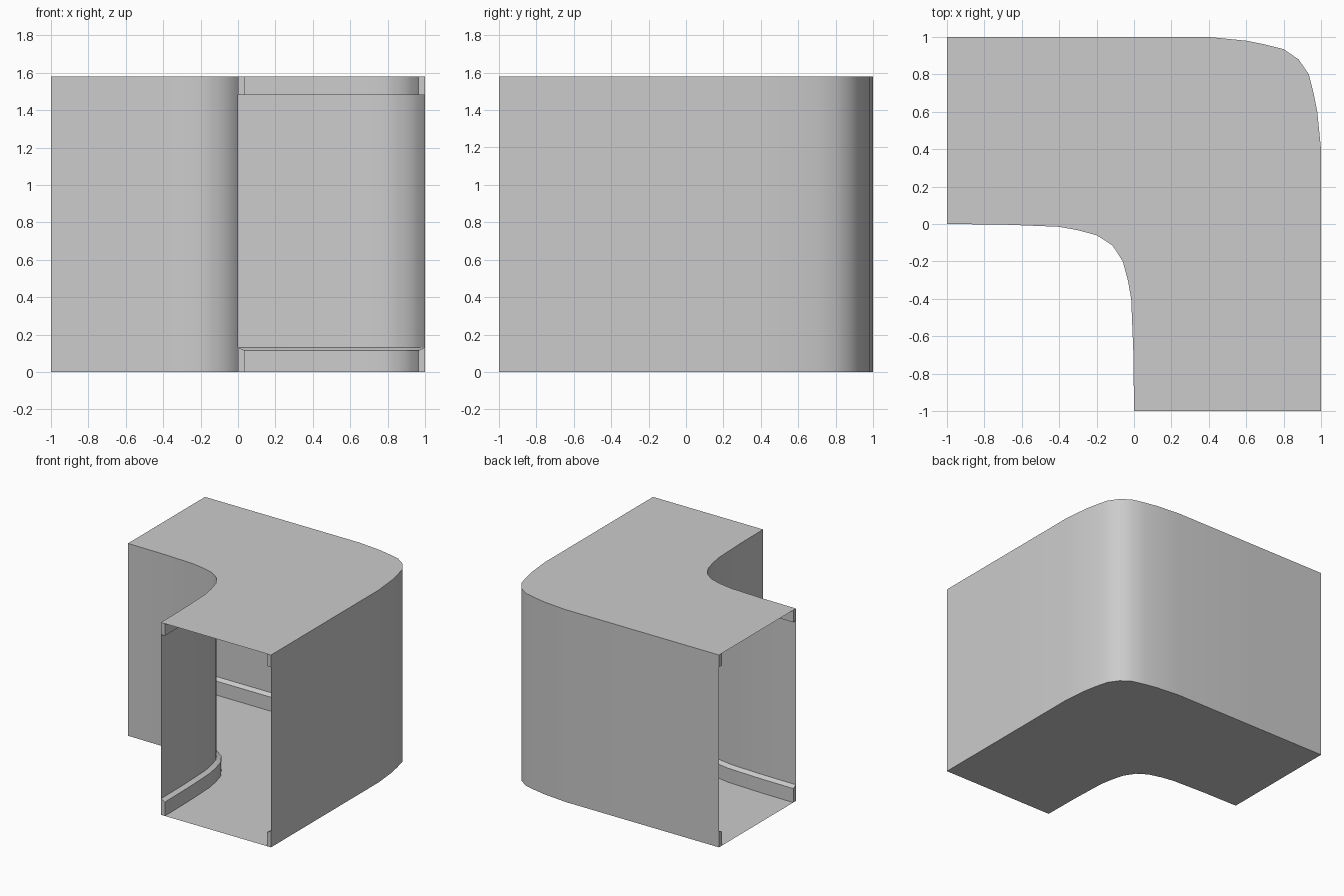
import bpy
from mathutils import Vector

if "Cube" in bpy.data.objects:
    bpy.data.objects.remove(bpy.data.objects["Cube"])

HEIGHT = 1.58
TRIM = 0.036


def mirrored_path(half):
    """Complete a half curve by reflecting it across the diagonal."""
    pts = half + [(y, x) for x, y in reversed(half[:-1])]
    return [Vector(p) for p in pts]


def offset_path(path, dist):
    """Shift a path sideways with mitred corners (positive = right of travel)."""
    out = []
    for i, p in enumerate(path):
        normals = []
        if i > 0:
            d = (p - path[i - 1]).normalized()
            normals.append(Vector((d.y, -d.x)))
        if i < len(path) - 1:
            d = (path[i + 1] - p).normalized()
            normals.append(Vector((d.y, -d.x)))
        n = sum(normals, Vector((0, 0))).normalized()
        q = p + n * (dist / n.dot(normals[0]))
        # keep the ends flush with the corridor openings
        if i == 0:
            q.x = -1
        elif i == len(path) - 1:
            q.y = -1
        out.append(q)
    return out


def make_strip(name, rows, closed=False, flip=False):
    """Skin equal-length rows of points; closed strips get end caps."""
    n, m = len(rows[0]), len(rows)
    verts = [v for row in rows for v in row]
    faces = []
    for r in range(m if closed else m - 1):
        s = (r + 1) % m
        for i in range(n - 1):
            faces.append((r * n + i, r * n + i + 1, s * n + i + 1, s * n + i))
    if closed:
        faces.append(tuple(r * n for r in range(m)))
        faces.append(tuple(r * n + n - 1 for r in reversed(range(m))))
    if flip:
        faces = [f[::-1] for f in faces]
    mesh = bpy.data.meshes.new(name)
    mesh.from_pydata(verts, [], faces)
    obj = bpy.data.objects.new(name, mesh)
    bpy.context.collection.objects.link(obj)
    bpy.ops.object.select_all(action='DESELECT')
    obj.select_set(True)
    bpy.context.view_layer.objects.active = obj
    bpy.ops.object.shade_smooth_by_angle(angle=0.6)
    return obj


def at(path, z):
    return [(p.x, p.y, z) for p in path]


outer = mirrored_path([(-1, 1), (-0.3, 1), (0.4, 1), (0.6, 0.98),
                       (0.7, 0.96), (0.8, 0.935), (0.88, 0.88)])
inner = mirrored_path([(-1, 0), (-0.7, -0.003), (-0.4, -0.015), (-0.3, -0.033),
                       (-0.2, -0.06), (-0.16, -0.085), (-0.115, -0.115)])

# floor and ceiling
make_strip("floor", [at(outer, 0), at(inner, 0)])
make_strip("ceiling", [at(outer, HEIGHT), at(inner, HEIGHT)], flip=True)

# walls and their trims
for label, path, side in (("outer", outer, 1), ("inner", inner, -1)):
    flip = side < 0
    make_strip(label + "_wall", [at(path, 0), at(path, HEIGHT)], flip=not flip)
    edge = offset_path(path, side * TRIM)
    # skirting with a sloped top edge
    make_strip(label + "_skirting",
               [at(path, 0), at(edge, 0), at(edge, 0.115), at(path, 0.132)],
               closed=True, flip=flip)
    # square ceiling trim
    make_strip(label + "_ceiling_trim",
               [at(path, 1.48), at(edge, 1.48), at(edge, HEIGHT), at(path, HEIGHT)],
               closed=True, flip=flip)
